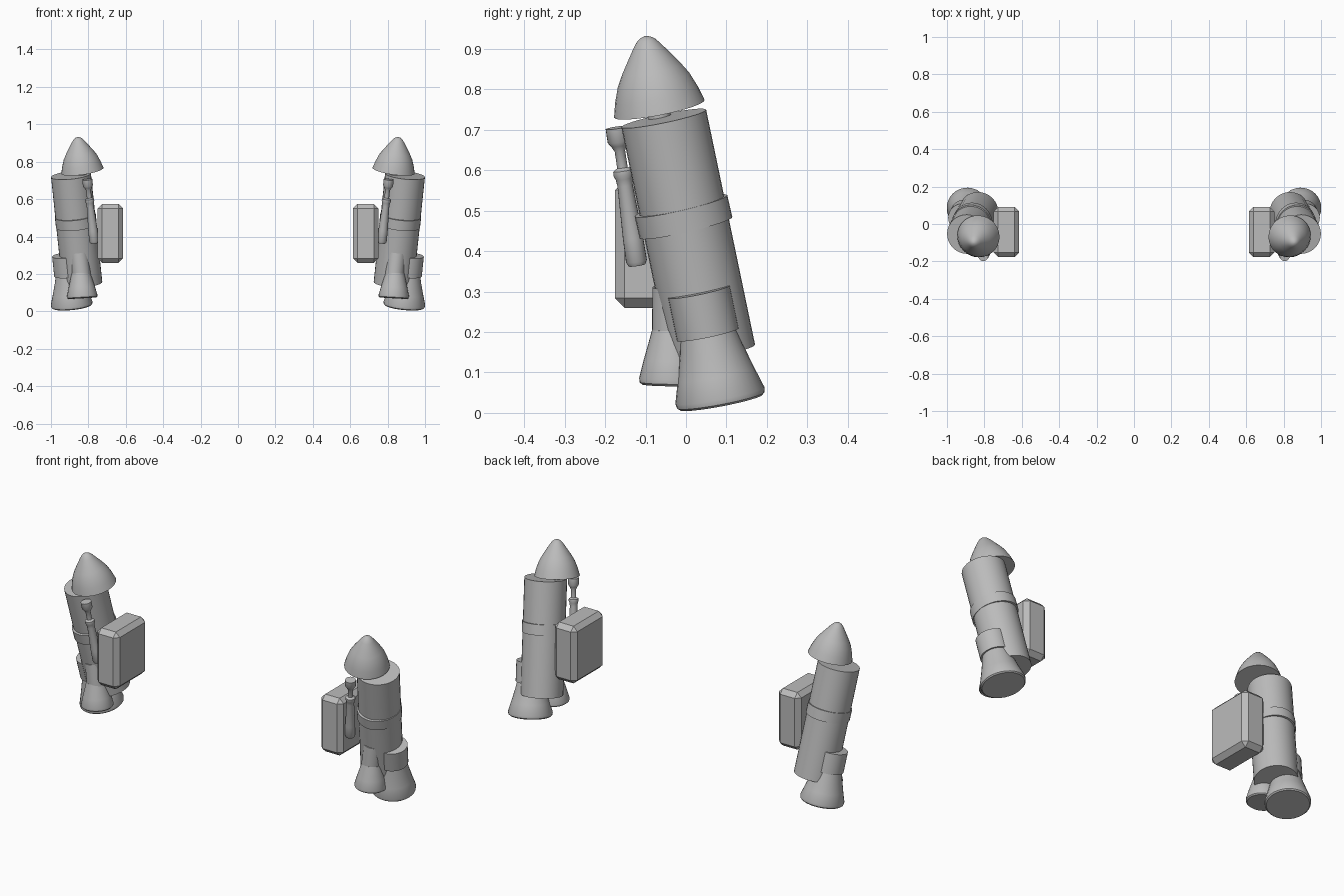
import bpy, bmesh, math
from mathutils import Vector, Matrix

if "Cube" in bpy.data.objects:
    bpy.data.objects.remove(bpy.data.objects["Cube"], do_unlink=True)

grey = bpy.data.materials.new("light_grey")
grey.use_nodes = True
colour = (0.5, 0.5, 0.5, 1)
grey.diffuse_color = colour
grey.node_tree.nodes["Principled BSDF"].inputs["Base Color"].default_value = colour


def finish(name, bm, smooth=True):
    bmesh.ops.recalc_face_normals(bm, faces=bm.faces)
    mesh = bpy.data.meshes.new(name)
    bm.to_mesh(mesh)
    bm.free()
    mesh.materials.append(grey)
    obj = bpy.data.objects.new(name, mesh)
    bpy.context.collection.objects.link(obj)
    if smooth:
        bpy.ops.object.select_all(action='DESELECT')
        obj.select_set(True)
        bpy.context.view_layer.objects.active = obj
        bpy.ops.object.shade_smooth_by_angle(angle=math.radians(35))
    return obj


def lathe(name, side, start, end, profile, stretch=(1, 1), sides=32):
    """Capped turned shape; profile holds (fraction of axis, radius)."""
    a = Vector((start[0] * side, start[1], start[2]))
    b = Vector((end[0] * side, end[1], end[2]))
    axis = (b - a).normalized()
    u = (Vector((1, 0, 0)) - axis * axis.x).normalized()
    v = axis.cross(u)
    bm = bmesh.new()
    rings = []
    for t, r in profile:
        ring = []
        for i in range(sides):
            ang = math.tau * i / sides
            ring.append(bm.verts.new(a.lerp(b, t) + u * (r * stretch[0] * math.cos(ang))
                                     + v * (r * stretch[1] * math.sin(ang))))
        rings.append(ring)
    for low, high in zip(rings, rings[1:]):
        for i in range(sides):
            j = (i + 1) % sides
            bm.faces.new((low[i], low[j], high[j], high[i]))
    bm.faces.new(rings[0])
    bm.faces.new(rings[-1])
    return finish(name, bm)


def chamfered_box(name, side, centre, size, chamfer):
    bm = bmesh.new()
    bmesh.ops.create_cube(bm, size=1)
    bmesh.ops.scale(bm, vec=size, verts=bm.verts)
    bmesh.ops.bevel(bm, geom=bm.edges[:], offset=chamfer, segments=1, affect='EDGES')
    bmesh.ops.translate(bm, vec=(centre[0] * side, centre[1], centre[2]), verts=bm.verts)
    return finish(name, bm, smooth=False)


def cylinder(r):
    return [(0, r), (1, r)]


for side, label in ((1, "left"), (-1, "right")):
    # Main tank and its raised band
    lathe(label + "_tank", side, (0.832, 0.066, 0.147), (0.893, -0.055, 0.728), cylinder(0.107))
    lathe(label + "_tank_band", side, (0.864, 0.0, 0.458), (0.87, -0.0125, 0.512),
          cylinder(0.113), stretch=(0.97, 1.04))

    # Offset nose on a short neck
    lathe(label + "_nose_neck", side, (0.836, -0.063, 0.71), (0.84, -0.068, 0.76), cylinder(0.028))
    lathe(label + "_nose_cone", side, (0.832, -0.066, 0.752), (0.858, -0.101, 0.931),
          [(0, 0.114), (0.2, 0.104), (0.4, 0.09), (0.55, 0.074), (0.72, 0.053),
           (0.87, 0.034), (0.95, 0.022), (0.985, 0.012), (1, 0.003)])

    # Rear engine: collar and flared bell
    lathe(label + "_rear_engine_collar", side, (0.905, 0.054, 0.194), (0.916, 0.032, 0.3), cylinder(0.078))
    lathe(label + "_rear_engine_bell", side, (0.888, 0.087, 0.026), (0.905, 0.054, 0.2),
          [(0, 0.104), (0.03, 0.11), (0.1, 0.112), (0.4, 0.096), (0.75, 0.079), (1, 0.069)])

    # Front engine: collar and flared bell
    lathe(label + "_front_engine_collar", side, (0.836, -0.034, 0.19), (0.85, -0.033, 0.31), cylinder(0.05))
    lathe(label + "_front_engine_bell", side, (0.832, -0.035, 0.07), (0.84, -0.034, 0.205),
          [(0, 0.074), (0.04, 0.08), (0.12, 0.081), (0.45, 0.07), (0.8, 0.057), (1, 0.05)])

    # Slim capped rod in front of the tank
    lathe(label + "_side_rod", side, (0.768, -0.121, 0.365), (0.806, -0.172, 0.705),
          [(0, 0.021), (0.03, 0.026), (0.2, 0.025), (0.58, 0.019), (0.63, 0.021), (0.66, 0.025),
           (0.69, 0.024), (0.71, 0.013), (0.83, 0.013), (0.87, 0.02), (0.9, 0.027), (1, 0.027)], sides=20)

    # Chamfered pack on the inner side
    chamfered_box(label + "_side_pack", side, (0.682, -0.042, 0.417), (0.136, 0.268, 0.315), 0.024)
